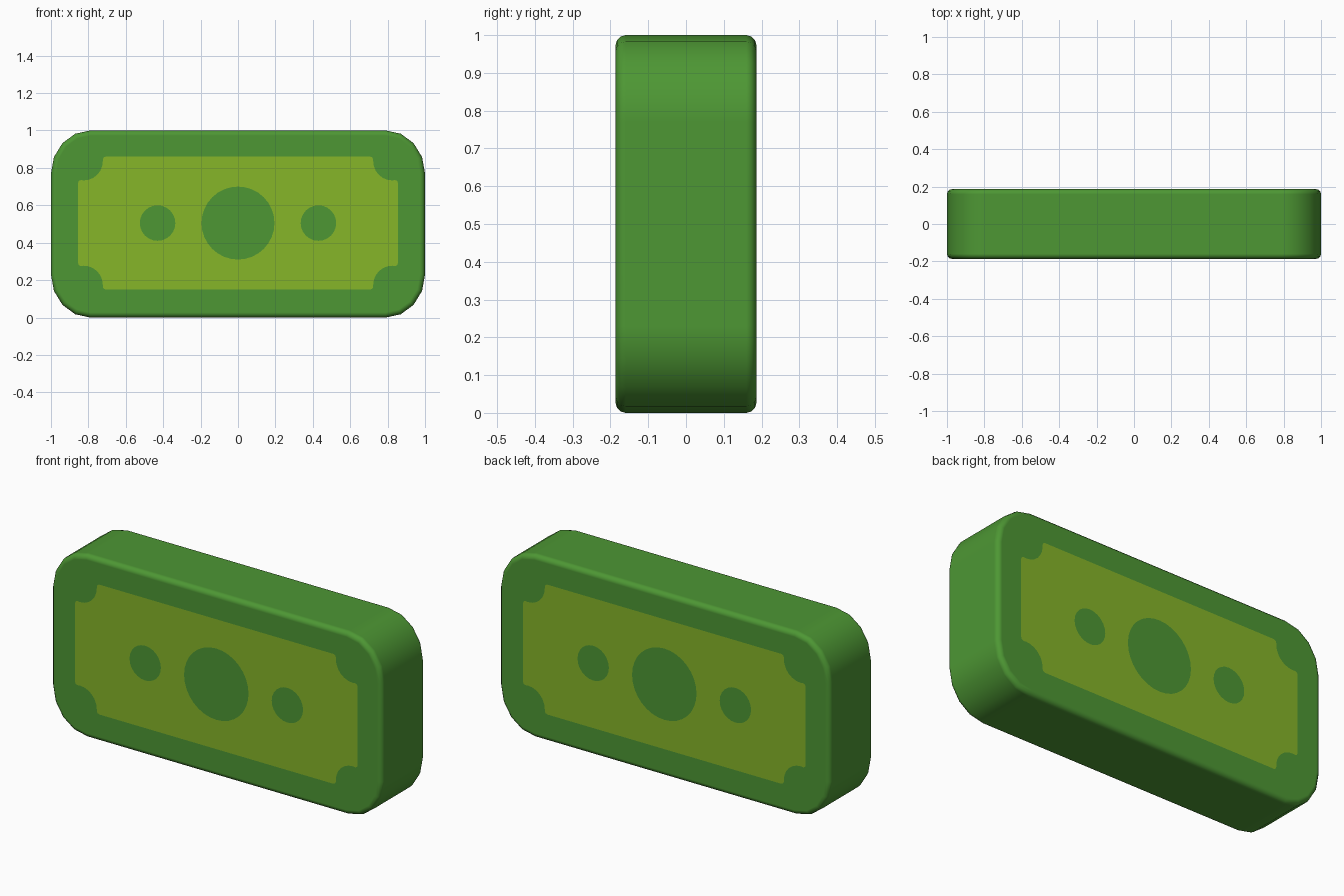
import bpy, bmesh, math

if "Cube" in bpy.data.objects:
    bpy.data.objects.remove(bpy.data.objects["Cube"])

HALF_D = 0.1865     # half thickness
CZ = 0.5            # centre height


def material(name, rgb):
    m = bpy.data.materials.new(name)
    m.diffuse_color = (*rgb, 1)
    m.use_nodes = True
    m.node_tree.nodes["Principled BSDF"].inputs["Base Color"].default_value = m.diffuse_color
    return m


green = material("banknote green", (0.075, 0.31, 0.034))
lime = material("lime green", (0.24, 0.465, 0.022))


def arc(cx, cz, rx, rz, a0, a1, n):
    return [(cx + rx * math.cos(math.radians(a0 + (a1 - a0) * i / n)),
             cz + rz * math.sin(math.radians(a0 + (a1 - a0) * i / n)))
            for i in range(n + 1)]


def four_way(quarter):
    """Mirror a first-quadrant path (side to top) into a closed outline."""
    back = quarter[::-1]
    return (quarter + [(-x, z) for x, z in back]
            + [(-x, -z) for x, z in quarter] + [(x, -z) for x, z in back])


# Body: rounded slab with softened front and back rims
outline = four_way(arc(0.79, 0.27, 0.21, 0.23, 0, 90, 4))
bm = bmesh.new()
face = bm.faces.new([bm.verts.new((x, -HALF_D, z + CZ)) for x, z in outline])
ext = bmesh.ops.extrude_face_region(bm, geom=[face])
for v in ext["geom"]:
    if isinstance(v, bmesh.types.BMVert):
        v.co.y = HALF_D
bmesh.ops.recalc_face_normals(bm, faces=bm.faces)
rim = [e for e in bm.edges if abs(e.verts[0].co.y - e.verts[1].co.y) < 1e-5]
bmesh.ops.bevel(bm, geom=rim, offset=0.027, segments=3, profile=0.5, affect='EDGES')
for f in bm.faces:
    f.smooth = True
mesh = bpy.data.meshes.new("banknote_body")
bm.to_mesh(mesh)
bm.free()
mesh.materials.append(green)
body = bpy.data.objects.new("banknote_body", mesh)
bpy.context.collection.objects.link(body)
wn = body.modifiers.new("flat_faces", 'WEIGHTED_NORMAL')
wn.weight = 100

# Printed panel: notched corners and three round openings
corner = ([(0.855, 0.0)] + arc(0.84, 0.215, 0.015, 0.015, 0, 90, 2)
          + arc(0.825, 0.33, 0.102, 0.102, 270, 180, 6)
          + arc(0.708, 0.34, 0.015, 0.015, 0, 90, 2))
loops = [four_way(corner[1:]),
         arc(0, 0, 0.195, 0.195, 0, 360, 32)[:-1],
         arc(-0.43, 0, 0.095, 0.095, 0, 360, 24)[:-1],
         arc(0.43, 0, 0.095, 0.095, 0, 360, 24)[:-1]]


def panel(name, side):
    bm = bmesh.new()
    edges = []
    for loop in loops:
        vs = [bm.verts.new((x, side * (HALF_D + 0.001), z + CZ + 0.005)) for x, z in loop]
        edges += [bm.edges.new((vs[i - 1], vs[i])) for i in range(len(vs))]
    bmesh.ops.triangle_fill(bm, edges=edges, use_beauty=True, use_dissolve=False)
    for f in bm.faces:
        f.normal_update()
        if f.normal.y * side < 0:
            f.normal_flip()
    me = bpy.data.meshes.new(name)
    bm.to_mesh(me)
    bm.free()
    me.materials.append(lime)
    bpy.context.collection.objects.link(bpy.data.objects.new(name, me))


panel("front_panel", -1)
panel("back_panel", 1)
